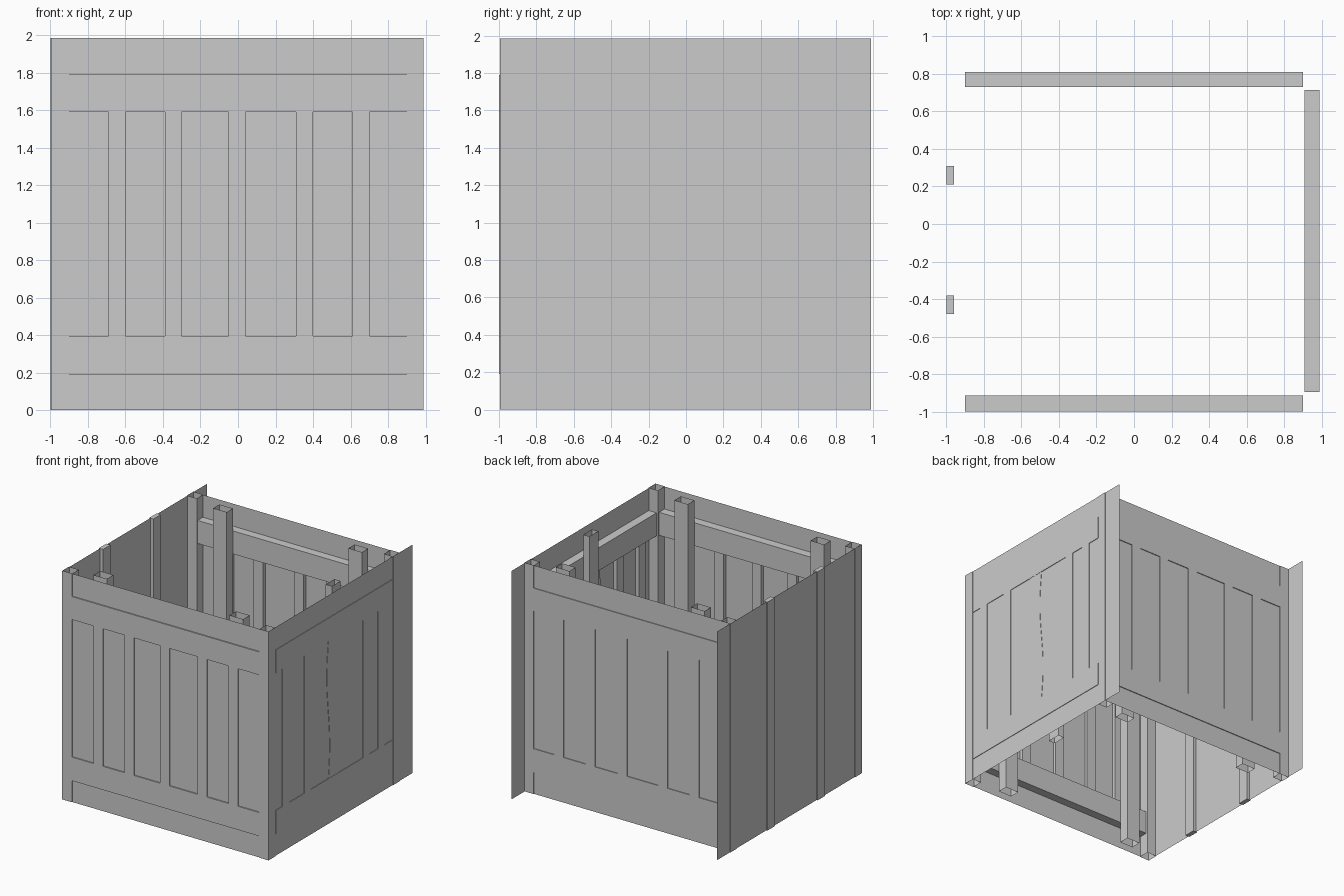
import bpy, bmesh, math

if "Cube" in bpy.data.objects:
    bpy.data.objects.remove(bpy.data.objects["Cube"])

H = 1.985  # full wall height


def add_mesh(name, verts, faces):
    me = bpy.data.meshes.new(name)
    me.from_pydata(verts, [], faces)
    me.update()
    ob = bpy.data.objects.new(name, me)
    bpy.context.collection.objects.link(ob)
    return ob


def box(name, x, y, z, caps=True):
    """Axis-aligned board; caps=False leaves the top and bottom open."""
    v = [(a, b, c) for c in z for b in y for a in x]
    f = [(0, 1, 5, 4), (1, 3, 7, 5), (3, 2, 6, 7), (2, 0, 4, 6)]
    if caps:
        f += [(0, 2, 3, 1), (4, 5, 7, 6)]
    return add_mesh(name, v, f)


def sheet(name, a, b):
    """Thin vertical wall sheet between two plan points."""
    return add_mesh(name, [(*a, 0), (*b, 0), (*b, H), (*a, H)], [(0, 1, 2, 3)])


# Wall sheets
sheet("front_wall", (-0.99, -0.99), (0.985, -0.99))
sheet("right_wall", (0.985, -0.99), (0.985, 0.99))
sheet("back_wall", (0.985, 0.803), (-0.99, 0.803))
sheet("left_wall", (-0.99, 0.99), (-0.99, -0.99))

# Open-ended corner posts
for side, x in (("left", (-0.995, -0.9)), ("right", (0.9, 0.99))):
    box("front_corner_post_" + side, x, (-0.995, -0.9), (0, H), False)
    box("back_corner_post_" + side, x, (0.72, 0.808), (0, H), False)

# Horizontal rails, lower and upper
for level, z in (("lower", (0.19, 0.395)), ("upper", (1.59, 1.79))):
    box("front_rail_" + level, (-0.9, 0.9), (-1.0, -0.915), z)
    box("back_rail_" + level, (-0.9, 0.9), (0.73, 0.81), z)
    box("right_rail_" + level, (0.91, 0.99), (-0.895, 0.715), z)

# Battens between the rails
Z = (0.395, 1.59)
for i, x in enumerate((-0.69, -0.39, -0.05, 0.31, 0.61)):
    box("front_batten_%d" % i, (x, x + 0.09), (-1.0, -0.96), Z, False)
for i, x in enumerate((-0.69, -0.39, 0.0, 0.31, 0.61)):
    box("back_batten_%d" % i, (x, x + 0.09), (0.77, 0.81), Z, False)
for i, y in enumerate((-0.8, -0.5, 0.3, 0.51)):
    box("right_batten_%d" % i, (0.95, 0.99), (y, y + 0.09), Z, False)

# Full-height battens on the left wall
for i, y in enumerate((-0.48, 0.21)):
    box("left_batten_%d" % i, (-1.0, -0.96), (y, y + 0.1), (0, H))

# Inner uprights standing against the rails
for i, x in enumerate((-0.75, 0.56)):
    box("front_upright_%d" % i, (x, x + 0.13), (-0.915, -0.825), (0, H), False)
for i, x in enumerate((-0.69, 0.61)):
    box("back_upright_%d" % i, (x, x + 0.13), (0.645, 0.73), (0, H), False)
box("right_upright", (0.85, 0.91), (-0.01, 0.11), (0, H), False)

# Slightly bowed plank on the right wall
n = 16
verts, faces = [], []
for k in range(n + 1):
    z = Z[0] + (Z[1] - Z[0]) * k / n
    y = -0.17 + 0.02 * math.sin(2 * math.pi * (z - 0.38) / 1.2)
    verts += [(0.95, y, z), (0.988, y, z), (0.988, y + 0.155, z), (0.95, y + 0.155, z)]
for k in range(n):
    for j in range(4):
        a, b = 4 * k + j, 4 * k + (j + 1) % 4
        faces.append((a, b, b + 4, a + 4))
add_mesh("bowed_plank", verts, faces)
